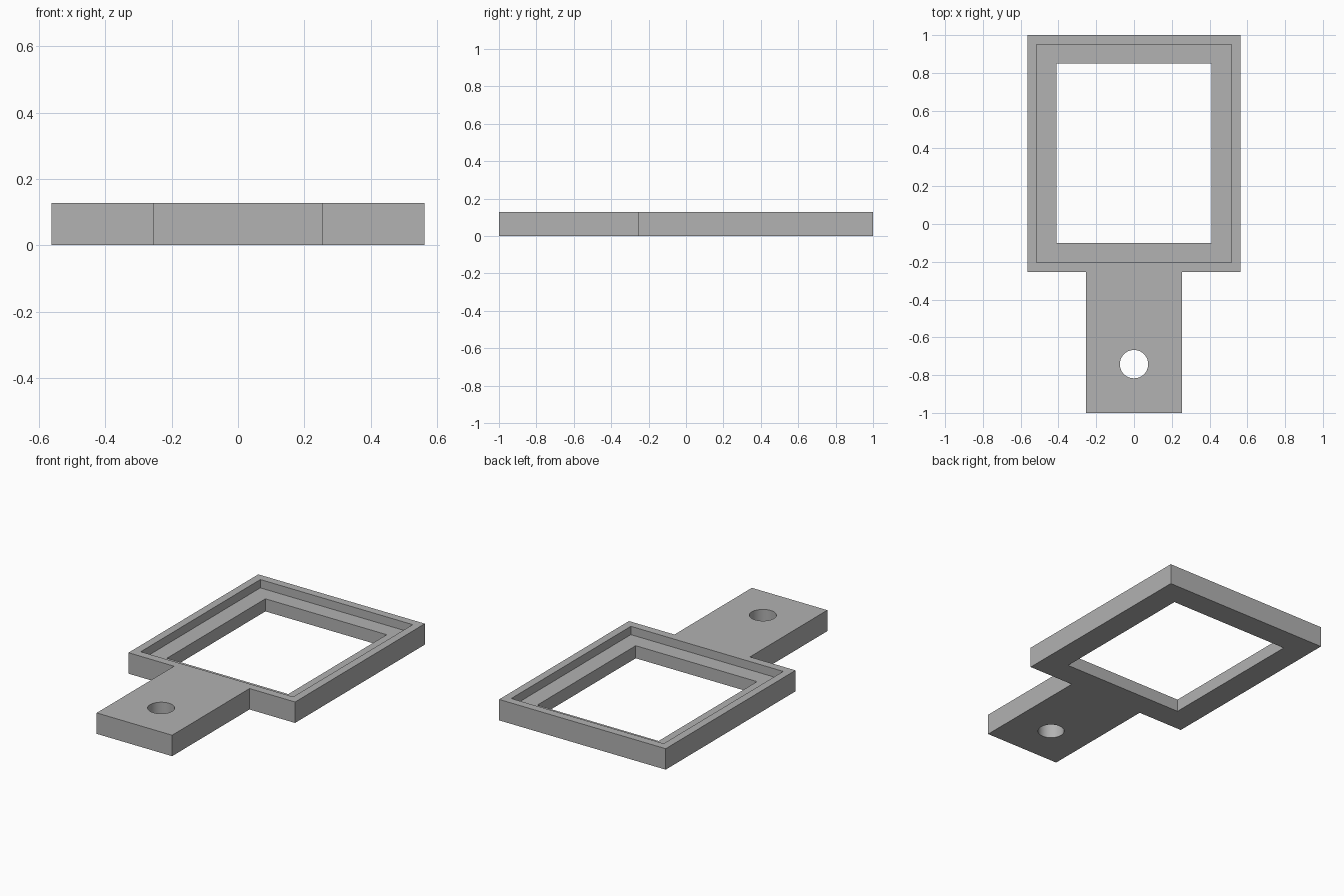
import bpy
import bmesh

cube = bpy.data.objects.get("Cube")
if cube:
    bpy.data.objects.remove(cube, do_unlink=True)

HEIGHT = 0.128
LEDGE = 0.077

grey = bpy.data.materials.new("plain grey")
grey.use_nodes = True
grey.diffuse_color = (0.445, 0.445, 0.445, 1)
grey.node_tree.nodes["Principled BSDF"].inputs["Base Color"].default_value = grey.diffuse_color


def prism(name, outline, z0, z1):
    """Extrude a flat outline from z0 up to z1."""
    bm = bmesh.new()
    base = bm.faces.new([bm.verts.new((x, y, z0)) for x, y in outline])
    top = bmesh.ops.extrude_face_region(bm, geom=[base])["geom"]
    verts = [v for v in top if isinstance(v, bmesh.types.BMVert)]
    bmesh.ops.translate(bm, verts=verts, vec=(0, 0, z1 - z0))
    bmesh.ops.recalc_face_normals(bm, faces=bm.faces)
    mesh = bpy.data.meshes.new(name)
    bm.to_mesh(mesh)
    bm.free()
    mesh.materials.append(grey)
    obj = bpy.data.objects.new(name, mesh)
    bpy.context.collection.objects.link(obj)
    return obj


def rectangle(half_width, y0, y1):
    return [(-half_width, y0), (half_width, y0), (half_width, y1), (-half_width, y1)]


# Frame and handle share one T-shaped outline
right_half = [(0.255, -1), (0.255, -0.253), (0.563, -0.253), (0.563, 1)]
outline = right_half + [(-x, y) for x, y in reversed(right_half)]
body = prism("frame_with_handle", outline, 0, HEIGHT)

# Cutters: shallow recess, window opening, round hanging hole
recess = prism("recess_cutter", rectangle(0.515, -0.203, 0.951), LEDGE, 0.3)
opening = prism("opening_cutter", rectangle(0.41, -0.1, 0.85), -0.1, 0.3)
bpy.ops.mesh.primitive_cylinder_add(vertices=48, radius=0.075, depth=0.6, location=(0, -0.742, 0))
hole = bpy.context.object
hole.name = "hole_cutter"
hole.data.materials.append(grey)

for cutter in (recess, opening, hole):
    cutter.hide_render = True
    cutter.hide_viewport = True
    cut = body.modifiers.new(cutter.name, "BOOLEAN")
    cut.operation = "DIFFERENCE"
    cut.solver = "EXACT"
    cut.object = cutter

# Apply the cuts, then smooth only the round hole
depsgraph = bpy.context.evaluated_depsgraph_get()
finished = bpy.data.meshes.new_from_object(body.evaluated_get(depsgraph))
body.modifiers.clear()
body.data = finished
for cutter in (recess, opening, hole):
    bpy.data.objects.remove(cutter, do_unlink=True)
bpy.ops.object.select_all(action="DESELECT")
body.select_set(True)
bpy.context.view_layer.objects.active = body
bpy.ops.object.shade_smooth_by_angle()
